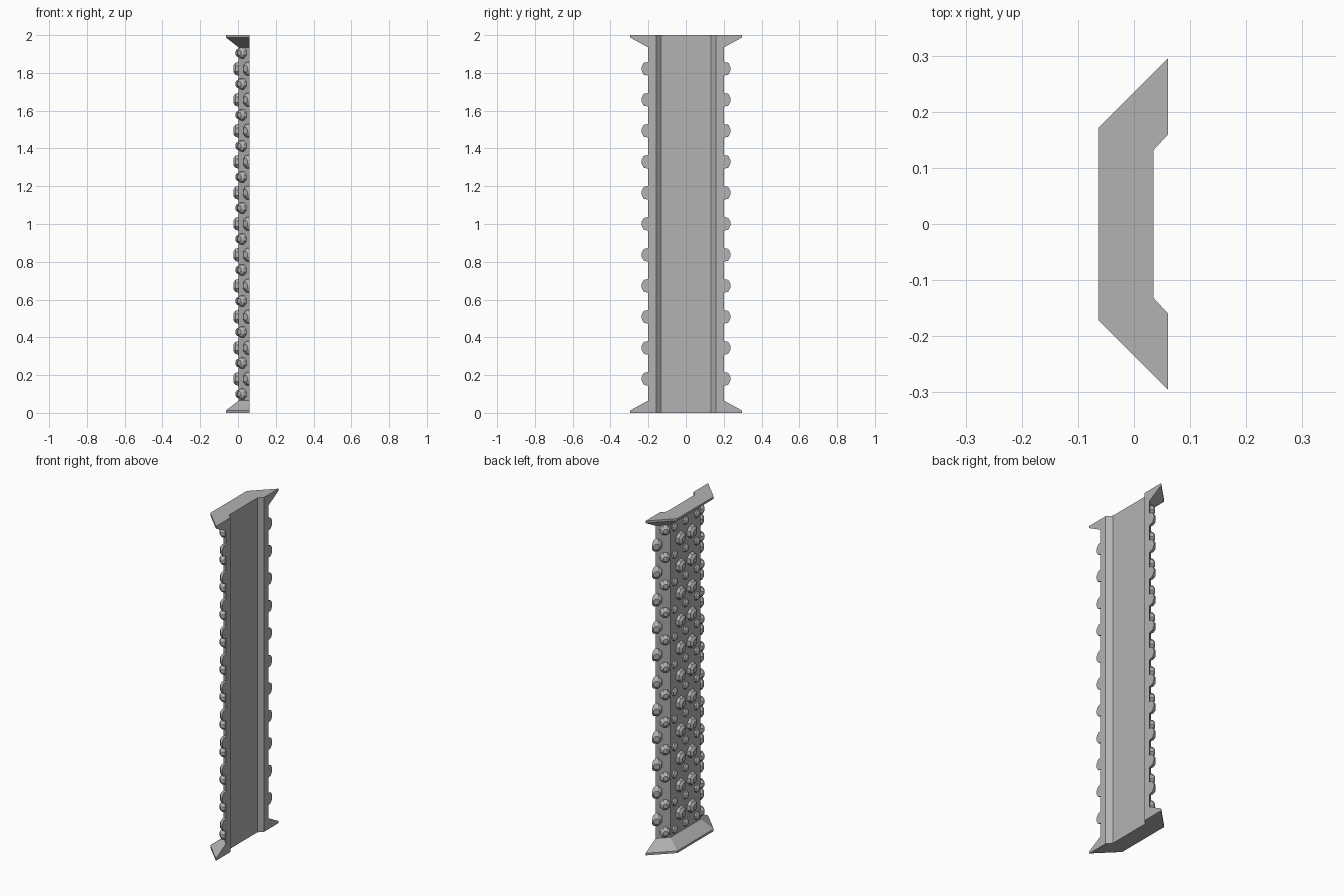
import bpy, bmesh
from math import cos, sin, pi
from mathutils import Vector

if "Cube" in bpy.data.objects:
    bpy.data.objects.remove(bpy.data.objects["Cube"], do_unlink=True)

HEIGHT, LIP, COLLAR = 2.0, 0.013, 0.065   # overall height, plate lip, top of the sloped collar
BACK_X = 0.061                            # open side of the channel
PITCH = 0.1642                            # vertical spacing of the studs

stone = bpy.data.materials.new("grey stone")
stone.use_nodes = True
stone.diffuse_color = (0.45, 0.45, 0.45, 1)
stone.node_tree.nodes["Principled BSDF"].inputs["Base Color"].default_value = (0.45, 0.45, 0.45, 1)


def finish(bm, name):
    bmesh.ops.recalc_face_normals(bm, faces=bm.faces)
    mesh = bpy.data.meshes.new(name)
    bm.to_mesh(mesh)
    bm.free()
    mesh.materials.append(stone)
    obj = bpy.data.objects.new(name, mesh)
    bpy.context.collection.objects.link(obj)
    return obj


def outline(face_x, face_y, rim_y):
    """Channel cross-section: flat face, two slanted sides, recessed back."""
    half = [(face_x, face_y), (BACK_X, rim_y), (BACK_X, 0.16), (0.035, 0.132)]
    return half + [(x, -y) for x, y in reversed(half)]


def loft(name, sections):
    """Join a stack of (outline, z) sections into one closed solid."""
    bm = bmesh.new()
    rings = [[bm.verts.new((x, y, z)) for x, y in pts] for pts, z in sections]
    for low, high in zip(rings, rings[1:]):
        for i in range(len(low)):
            j = (i + 1) % len(low)
            bm.faces.new((low[i], low[j], high[j], high[i]))
    bm.faces.new(rings[0])
    bm.faces.new(rings[-1])
    return finish(bm, name)


def add_stud(bm, centre, normal, radius, height):
    """Faceted eight-sided dome standing on a surface."""
    normal = Vector(normal).normalized()
    up = Vector((0, 0, 1))
    side = up.cross(normal)
    rings = []
    for scale, lift in ((1, -0.1), (0.84, 0.6), (0.45, 1)):
        ring = []
        for i in range(8):
            a = (i + 0.5) * pi / 4
            offset = (side * cos(a) + up * sin(a)) * radius * scale
            ring.append(bm.verts.new(Vector(centre) + offset + normal * height * lift))
        rings.append(ring)
    for low, high in zip(rings, rings[1:]):
        for i in range(8):
            j = (i + 1) % 8
            bm.faces.new((low[i], low[j], high[j], high[i]))
    bm.faces.new(rings[0])
    bm.faces.new(rings[-1])


def stud_rows(name, spots, rows, first_z, normal, radius, height, trim=False):
    bm = bmesh.new()
    for x, y in spots:
        for row in range(rows):
            # side studs face outward on their own side
            n = (normal[0], normal[1] * (1 if y > 0 else -1), 0)
            add_stud(bm, (x, y, first_z + row * PITCH), n, radius, height)
    if trim:
        # slice edge studs flush with the open side and close the cut
        geom = bm.verts[:] + bm.edges[:] + bm.faces[:]
        cut = bmesh.ops.bisect_plane(bm, geom=geom, plane_co=(BACK_X, 0, 0),
                                     plane_no=(1, 0, 0), clear_outer=True)
        edges = [e for e in cut["geom_cut"] if isinstance(e, bmesh.types.BMEdge)]
        bmesh.ops.holes_fill(bm, edges=edges, sides=0)
    return finish(bm, name)


# Main column and the two flared plates
body = outline(0.003, 0.143, 0.201)
flare = outline(-0.063, 0.172, 0.296)
loft("column", [(body, COLLAR), (body, HEIGHT - COLLAR)])
loft("base_plate", [(flare, 0), (flare, LIP), (body, COLLAR)])
loft("top_plate", [(body, HEIGHT - COLLAR), (flare, HEIGHT - LIP), (flare, HEIGHT)])

# Studs: large pairs and small fillers on the flat face, two columns on each slanted side
LOW, MID = 0.1, 0.18
stud_rows("large_face_studs", [(0.003, s * 0.053) for s in (-1, 1)], 11, MID,
          (-1, 0), 0.041, 0.028)
stud_rows("small_face_studs", [(0.003, s * 0.105) for s in (-1, 0, 1)], 12, LOW,
          (-1, 0), 0.025, 0.015)
stud_rows("side_studs", [(0.024, s * 0.164) for s in (-1, 1)], 12, LOW,
          (-1, 1), 0.032, 0.024)
stud_rows("edge_studs", [(BACK_X, s * 0.201) for s in (-1, 1)], 11, MID,
          (-1, 1), 0.04, 0.031, trim=True)
